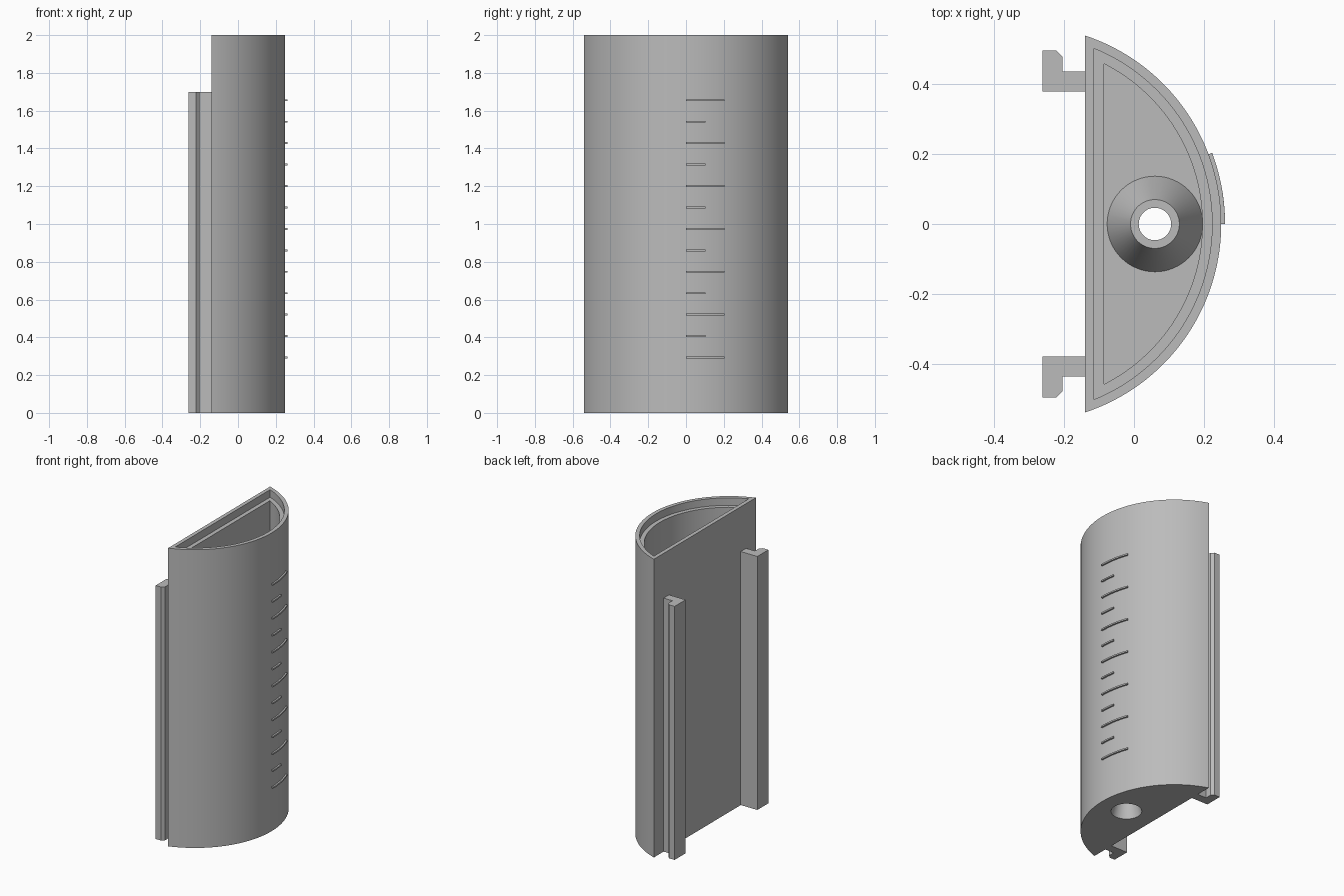
import bpy, bmesh, math

if "Cube" in bpy.data.objects:
    bpy.data.objects.remove(bpy.data.objects["Cube"])

HEIGHT, FLOOR, LEDGE = 2.0, 0.055, 0.05
RADIUS, ARC_X = 0.569, -0.319      # outer arc and its centre
CHORD_X = -0.14                    # flat back wall
SPOUT_X, SPOUT_TOP = 0.06, 0.21

grey = bpy.data.materials.new("plain grey")
grey.use_nodes = True
colour = (0.5, 0.5, 0.5, 1)
grey.diffuse_color = colour
grey.node_tree.nodes["Principled BSDF"].inputs["Base Color"].default_value = colour


def finish(name, bm):
    bmesh.ops.recalc_face_normals(bm, faces=bm.faces)
    mesh = bpy.data.meshes.new(name)
    bm.to_mesh(mesh)
    bm.free()
    obj = bpy.data.objects.new(name, mesh)
    bpy.context.collection.objects.link(obj)
    mesh.materials.append(grey)
    return obj


def prism(name, outline, low, high):
    """Extrude a flat outline from low to high."""
    bm = bmesh.new()
    face = bm.faces.new([bm.verts.new((x, y, low)) for x, y in outline])
    top = bmesh.ops.extrude_face_region(bm, geom=[face])["geom"]
    verts = [v for v in top if isinstance(v, bmesh.types.BMVert)]
    bmesh.ops.translate(bm, verts=verts, vec=(0, 0, high - low))
    return finish(name, bm)


def arc(radius, start, end, steps):
    angles = [start + (end - start) * i / steps for i in range(steps + 1)]
    return [(ARC_X + radius * math.cos(a), radius * math.sin(a)) for a in angles]


def segment(inset):
    """Half-moon outline, inset evenly from the outer wall."""
    radius = RADIUS - inset
    half = math.acos((CHORD_X + inset - ARC_X) / radius)
    return arc(radius, -half, half, 72)


def cone(name, r_low, r_high, low, high):
    bm = bmesh.new()
    bmesh.ops.create_cone(bm, cap_ends=True, segments=64, radius1=r_low,
                          radius2=r_high, depth=high - low)
    bmesh.ops.translate(bm, verts=bm.verts, vec=(SPOUT_X, 0, (low + high) / 2))
    return finish(name, bm)


def combine(target, tool, operation):
    mod = target.modifiers.new(operation.lower(), 'BOOLEAN')
    mod.operation, mod.object, mod.solver = operation, tool, 'EXACT'
    bpy.context.view_layer.objects.active = target
    bpy.ops.object.modifier_apply(modifier=mod.name)
    bpy.data.objects.remove(tool)


# Half-moon container with stepped rim
container = prism("container", segment(0), 0, HEIGHT)
combine(container, prism("rim_cutter", segment(0.026), HEIGHT - LEDGE, HEIGHT + 0.1), 'DIFFERENCE')
combine(container, prism("cavity_cutter", segment(0.054), FLOOR, HEIGHT + 0.1), 'DIFFERENCE')

# Raised hollow spout in the floor
combine(container, cone("spout", 0.15, 0.07, 0.025, SPOUT_TOP), 'UNION')
combine(container, cone("spout_hole", 0.098, 0.042, -0.02, SPOUT_TOP + 0.02), 'DIFFERENCE')

# Hooked mounting rails on the flat wall
hook = [(-0.13, 0.38), (-0.263, 0.38), (-0.263, 0.497), (-0.223, 0.497),
        (-0.205, 0.479), (-0.205, 0.437), (-0.13, 0.437)]
for side, name in ((1, "back_rail"), (-1, "front_rail")):
    prism(name, [(x, side * y) for x, y in hook], 0, 1.7)

# Raised level marks, alternately long and short
for i in range(13):
    z = 0.293 + i * 0.1135
    end = math.asin((0.1 if i % 2 else 0.2) / RADIUS)
    outline = arc(RADIUS + 0.011, 0, end, 10) + arc(RADIUS - 0.008, end, 0, 10)
    prism(f"level_mark_{i + 1}", outline, z - 0.005, z + 0.005)

# Smooth the curved walls, keep edges crisp
bpy.ops.object.select_all(action='DESELECT')
container.select_set(True)
bpy.context.view_layer.objects.active = container
bpy.ops.object.shade_smooth_by_angle(angle=math.radians(25))
